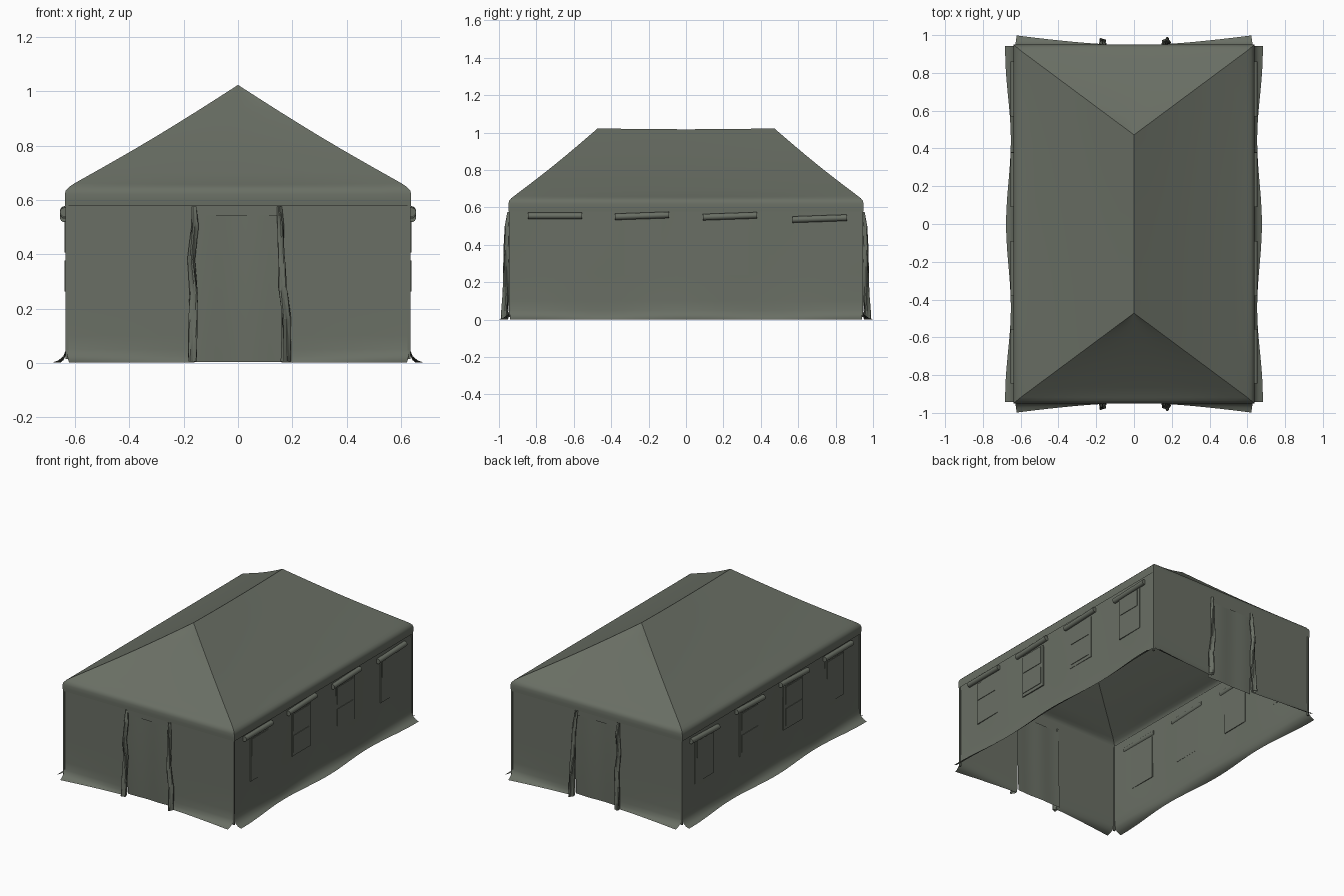
import bpy, bmesh, math
from mathutils import Vector, Matrix

if "Cube" in bpy.data.objects:
    bpy.data.objects.remove(bpy.data.objects["Cube"])

canvas = bpy.data.materials.new("olive canvas")
canvas.diffuse_color = (0.142, 0.158, 0.128, 1)
canvas.use_nodes = True
canvas.node_tree.nodes["Principled BSDF"].inputs["Base Color"].default_value = canvas.diffuse_color


def finish(name, bm, angle=35):
    me = bpy.data.meshes.new(name)
    bm.to_mesh(me)
    bm.free()
    me.materials.append(canvas)
    ob = bpy.data.objects.new(name, me)
    bpy.context.collection.objects.link(ob)
    bpy.ops.object.select_all(action='DESELECT')
    ob.select_set(True)
    bpy.context.view_layer.objects.active = ob
    bpy.ops.object.shade_smooth_by_angle(angle=math.radians(angle))
    return ob


def sheet(name, nu, nv, f, closed=False):
    """Cloth grid from f(u, v) with u, v in 0..1, facing away from the tent centre."""
    bm = bmesh.new()
    g = [[bm.verts.new(f(i / nu, j / nv)) for i in range(nu + 1)] for j in range(nv + 1)]
    for j in range(nv):
        for i in range(nu):
            bm.faces.new((g[j][i], g[j][i + 1], g[j + 1][i + 1], g[j + 1][i]))
    bmesh.ops.remove_doubles(bm, verts=bm.verts, dist=1e-5)
    bmesh.ops.recalc_face_normals(bm, faces=bm.faces)
    if not closed:
        c = Vector((0, 0, 0.2))
        if sum(p.normal.dot(p.calc_center_median() - c) * p.calc_area() for p in bm.faces) < 0:
            bmesh.ops.reverse_faces(bm, faces=bm.faces)
    return finish(name, bm)


def box(name, centre, size):
    bm = bmesh.new()
    bmesh.ops.create_cube(bm, size=1, matrix=Matrix.Translation(centre) @ Matrix.Diagonal((*size, 1)))
    return finish(name, bm)


def lerp_path(pts, v):
    """Smooth point on a short list of control points."""
    k = v * (len(pts) - 1)
    i = min(int(k), len(pts) - 2)
    t = k - i
    t = t * t * (3 - 2 * t) * 0.5 + t * 0.5
    return Vector(pts[i]).lerp(Vector(pts[i + 1]), t)


# Hip roof with rounded eave and short hanging valance: (half x, half y, z)
RINGS = [(.636, .948, .578), (.637, .949, .600), (.637, .949, .622), (.633, .945, .636),
         (.620, .935, .649), (.600, .918, .662)]
SLOPE = 8
for k in range(1, SLOPE + 1):
    t = k / SLOPE
    RINGS.append((.600 * (1 - t), .918 + (.472 - .918) * t, .662 + .361 * t - .008 * math.sin(math.pi * t)))
SEG = 12


def roof_point(u, v):
    hx, hy, z = RINGS[round(v * (len(RINGS) - 1))]
    i = round(u * 4 * SEG) % (4 * SEG)
    side, w = i // SEG, (i % SEG) / SEG * 2 - 1
    if z > .66:
        z -= .005 * (1 - w * w)
    return [(w * hx, -hy, z), (hx, w * hy, z), (-w * hx, hy, z), (-hx, -w * hy, z)][side]


sheet("hip_roof", 4 * SEG, len(RINGS) - 1, roof_point)

# Wall drop: (height, how far the hem has flared to the outside)
DROP = [(.625, 0), (.45, 0), (.25, 0), (.10, 0), (.05, .06), (.025, .25), (.010, .6), (.002, 1)]


def side_wall(s):
    def f(u, v):
        z, flare = DROP[round(v * 7)]
        y = (u * 2 - 1) * .942
        hem = .664 + .013 * math.cos(2 * math.pi * y / .9) + .006 * y * y
        wall = .629 + .003 * math.sin(9 * y) * math.sin(math.pi * z / .625)
        return (s * (wall + (hem - wall) * flare), y, z)
    return f


def end_wall(s, m):
    def f(u, v):
        z, flare = DROP[round(v * 7)]
        x = .160 + u * .469
        hem = .953 + .045 * u ** 1.3
        return (m * (x - .008 * flare * u), s * (.942 + (hem - .942) * flare), z)
    return f


# Long side walls with ground flaps, and the rolled window covers
for s, side in ((1, "right"), (-1, "left")):
    sheet(side + "_wall", 40, 7, side_wall(s))
    for n, (y, wy, z, panes) in enumerate(((-.70, -.67, .555, 1), (-.235, -.23, .555, 2),
                                           (.235, .235, .553, 2), (.715, .71, .540, 1))):
        # rolled cover under the eave
        bm = bmesh.new()
        bmesh.ops.create_cone(bm, cap_ends=True, segments=14, radius1=.017, radius2=.017, depth=.29,
                              matrix=Matrix.Translation((s * .638, y, z))
                              @ Matrix.Rotation(math.radians(2 if n else 0), 4, 'X')
                              @ Matrix.Rotation(math.pi / 2, 4, 'X'))
        finish("%s_window_roll_%d" % (side, n), bm)
        # faint window panel and panes
        box("%s_window_panel_%d" % (side, n), (s * .630, wy, .385), (.008, .20, .29))
        for p in range(panes):
            box("%s_window_pane_%d_%d" % (side, n, p), (s * .633, wy - .005, .465 - p * .145), (.009, .17, .115))

# Roped-back door curtains, bunched: (x, y outwards, z, radius)
CURTAINS = {-1: [(-.163, .945, .575, .008), (-.160, .955, .50, .012), (-.172, .960, .38, .012),
                 (-.160, .962, .26, .014), (-.166, .962, .14, .015), (-.170, .970, .005, .014)],
            1: [(.152, .945, .575, .008), (.158, .955, .50, .011), (.162, .960, .38, .011),
                (.163, .962, .28, .014), (.176, .962, .16, .015), (.176, .970, .005, .016)]}


def curtain(s, pts, phase):
    def f(u, v):
        c = [Vector(p[:3]) for p in pts]
        p = lerp_path(c, v)
        r = lerp_path([(q[3], 0, 0) for q in pts], v).x
        a = 2 * math.pi * u
        r *= 1 + .3 * math.cos(3 * a + 7 * v + phase)
        return (p.x + r * math.cos(a), s * (p.y + r * math.sin(a)), p.z)
    return f


# End walls with door opening, door sheet and curtains
for s, end in ((-1, "front"), (1, "back")):
    for m, hand in ((-1, "left"), (1, "right")):
        sheet("%s_wall_%s" % (end, hand), 16, 7, end_wall(s, m))
        sheet("%s_door_curtain_%s" % (end, hand), 16, 30, curtain(s, CURTAINS[m], m), closed=True)
        # corner overlap strip
        box("%s_corner_strip_%s" % (end, hand), (m * .629, s * .942, .315), (.010, .010, .60))
    sheet(end + "_door_lintel", 8, 2, lambda u, v: ((u * 2 - 1) * .162, s * .942, .542 + .083 * v))
    sheet(end + "_door_sheet", 12, 10, lambda u, v: (
        (u * 2 - 1) * .17, s * (.936 - .012 * (1 - v) ** 2 + .002 * math.sin(11 * u)), .004 + .55 * v))
